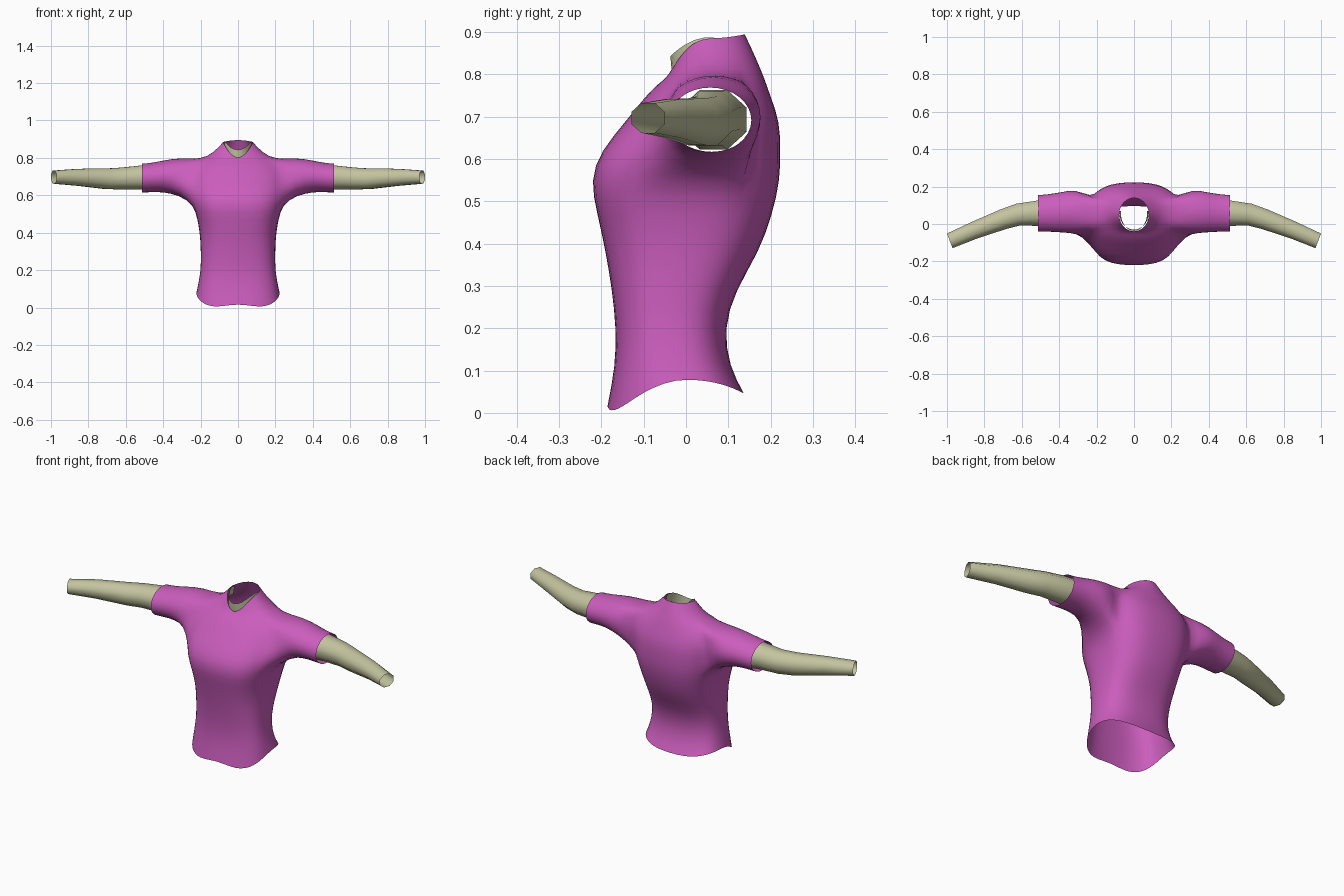
import bpy, bmesh
from math import sin, cos, pi, radians

cube = bpy.data.objects.get("Cube")
if cube:
    bpy.data.objects.remove(cube, do_unlink=True)


def make_material(name, rgb):
    mat = bpy.data.materials.new(name)
    mat.use_nodes = True
    color = (*rgb, 1)
    mat.diffuse_color = color
    mat.node_tree.nodes["Principled BSDF"].inputs["Base Color"].default_value = color
    return mat


PINK = make_material("pink cloth", (0.60, 0.11, 0.51))
OLIVE = make_material("pale olive skin", (0.55, 0.55, 0.35))


def power(v, p):
    return abs(v) ** p * (1 if v >= 0 else -1)


def add_ring(bm, points):
    return [bm.verts.new(p) for p in points]


def skin(bm, a, b, closed=True, skip=()):
    """Quads between two rings of equal count."""
    n = len(a)
    for i in range(n if closed else n - 1):
        if i not in skip:
            j = (i + 1) % n
            bm.faces.new((a[i], a[j], b[j], b[i]))


def finish(bm, name, mat, levels=0):
    bmesh.ops.recalc_face_normals(bm, faces=bm.faces)
    for f in bm.faces:
        f.smooth = True
    mesh = bpy.data.meshes.new(name)
    bm.to_mesh(mesh)
    bm.free()
    mesh.materials.append(mat)
    obj = bpy.data.objects.new(name, mesh)
    bpy.context.collection.objects.link(obj)
    if levels:
        mod = obj.modifiers.new("smooth", "SUBSURF")
        mod.levels = mod.render_levels = levels
    return obj


# Shirt body rings: front z, side z, back z, half width, front y, back y, roundness
COLS = 24
BODY = [
    (.02, .08, .045, .225, -.187, .138, .75),
    (.11, .12, .11, .215, -.168, .103, .75),
    (.20, .20, .20, .20, -.166, .090, .75),
    (.29, .29, .29, .20, -.176, .118, .75),
    (.38, .38, .38, .203, -.191, .174, .75),
    (.47, .47, .47, .217, -.211, .206, .72),
    (.55, .55, .55, .24, -.229, .224, .7),
    (.62, .62, .62, .255, -.203, .225, .75),
    (.69, .69, .69, .26, -.143, .223, .8),
    (.745, .745, .745, .25, -.10, .202, .85),
    (.775, .79, .79, .20, -.07, .187, .9),
    (.785, .83, .84, .13, -.055, .166, 1),
    (.80, .885, .895, .08, -.04, .14, 1),
]
HOLE_LOW, HOLE_HIGH = 6, 10


def body_ring(index):
    zf, zs, zb, w, yf, yb, p = BODY[index]
    points = []
    for i in range(COLS):
        a = 2 * pi * i / COLS
        s = sin(a)
        z = zs + ((zf if s < 0 else zb) - zs) * s * s
        if index == 0 and s < 0:
            z -= .035 * abs(sin(2 * a))      # wavy front hem
        y = (yf + yb) / 2 + (yb - yf) / 2 * power(s, p)
        points.append((w * power(cos(a), p), y, z))
    return points


bm = bmesh.new()
rings = [add_ring(bm, body_ring(k)) for k in range(len(BODY))]
armholes = {-2 % COLS, -1 % COLS, 0, 1, 10, 11, 12, 13}
for k in range(len(rings) - 1):
    skin(bm, rings[k], rings[k + 1], skip=armholes if HOLE_LOW <= k < HOLE_HIGH else ())

# Sleeves grow out of the armholes: x, centre y, centre z, half depth, half height
SLEEVE = [
    (.31, .068, .70, .122, .104),
    (.40, .062, .702, .108, .086),
    (.46, .059, .695, .102, .080),
    (.512, .057, .692, .100, .079),
]
outline = [(HOLE_LOW, c) for c in range(-2, 2)]
outline += [(r, 2) for r in range(HOLE_LOW, HOLE_HIGH)]
outline += [(HOLE_HIGH, c) for c in range(2, -2, -1)]
outline += [(r, -2) for r in range(HOLE_HIGH, HOLE_LOW, -1)]
for side in (1, -1):
    loop = [rings[r][(c if side > 0 else 12 - c) % COLS] for r, c in outline]
    for x, yc, zc, ry, rz in SLEEVE:
        angles = [radians(225) + 2 * pi * i / len(outline) for i in range(len(outline))]
        nxt = add_ring(bm, [(side * x, yc + ry * cos(a), zc + rz * sin(a)) for a in angles])
        skin(bm, loop, nxt)
        loop = nxt
finish(bm, "shirt", PINK, 1)

# Arms: x, y, z, half depth, half height, turn toward the front
ARM = [
    (.40, .065, .693, .080, .073, 0),
    (.51, .058, .696, .070, .066, 2),
    (.62, .050, .690, .061, .060, 9),
    (.70, .025, .688, .056, .057, 18),
    (.85, -.032, .696, .048, .047, 21),
    (.985, -.090, .697, .043, .036, 21),
]
for side, label in ((1, "left_arm"), (-1, "right_arm")):
    bm = bmesh.new()
    prev = None
    for x, y, z, ry, rz, turn in ARM:
        t = radians(turn)
        points = []
        for i in range(8):
            a = 2 * pi * (i + .5) / 8
            d = ry * 1.05 * cos(a)
            points.append((side * (x + d * sin(t)), y + d * cos(t), z + rz * 1.05 * sin(a)))
        ring = add_ring(bm, points)
        if prev:
            skin(bm, prev, ring)
        prev = ring
    finish(bm, label, OLIVE)

# Neck piece showing inside the front of the collar
bm = bmesh.new()
prev = None
for zf, zs, w, yf in ((.77, .84, .078, -.030), (.81, .865, .074, -.034), (.843, .888, .070, -.037)):
    points = []
    for i in range(13):
        a = radians(170 + 200 * i / 12)
        points.append((w * cos(a), .055 + (.055 - yf) * sin(a), zs + (zf - zs) * sin(a) ** 2))
    ring = add_ring(bm, points)
    if prev:
        skin(bm, prev, ring, closed=False)
    prev = ring
finish(bm, "neck_front", OLIVE)
